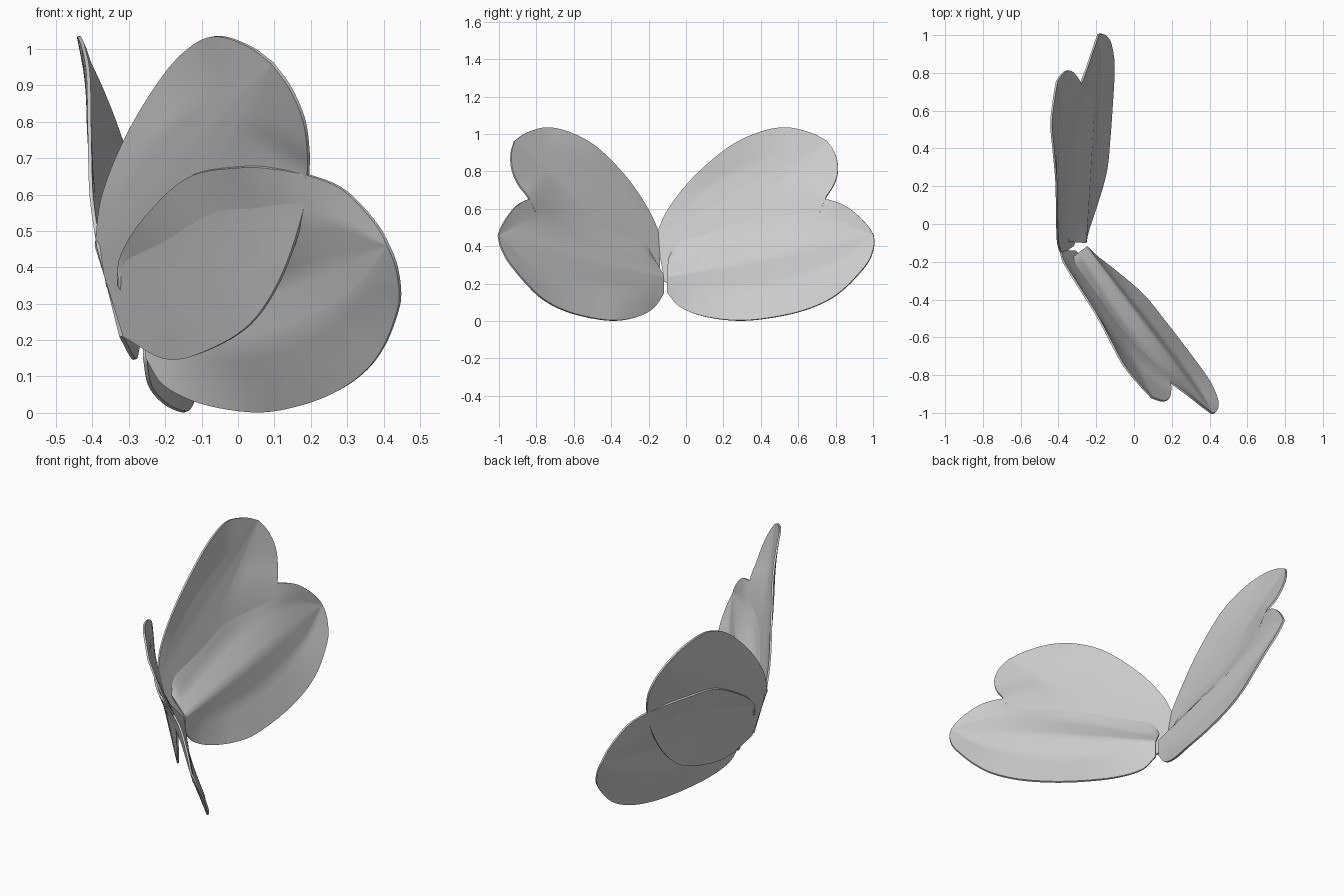
import bpy, bmesh, math
from mathutils import Vector, Matrix

cube = bpy.data.objects.get("Cube")
if cube:
    bpy.data.objects.remove(cube, do_unlink=True)

grey = bpy.data.materials.new("wing grey")
grey.use_nodes = True
colour = (0.6, 0.6, 0.6, 1)
grey.diffuse_color = colour
grey.node_tree.nodes["Principled BSDF"].inputs["Base Color"].default_value = colour

# Wing frame: u runs from root to tip, z is up, d is the outward offset
ROOT, ALONG, OUT = Vector((-.25, -.12, 0)), Vector((.6, -.8, 0)), Vector((-.8, -.6, 0))
# Upright mirror plane through the hinge between the wing pairs
HINGE = Vector((-.32, -.13, 0))
ANGLE = math.radians(16.7)
SIDE = Vector((-math.sin(ANGLE), math.cos(ANGLE), 0))
MIRROR = (Matrix.Translation(HINGE) @ Matrix.Scale(-1, 4, SIDE)
          @ Matrix.Translation(-HINGE))
STEPS, ROWS = 56, 5


def place(u, z, d):
    return ROOT + ALONG * u + OUT * d + Vector((0, 0, z))


def smooth_path(points):
    """Even samples along a smooth curve through the points."""
    p = [place(*q) for q in points]
    p = [2 * p[0] - p[1]] + p + [2 * p[-1] - p[-2]]
    fine = []
    for a, b, c, e in zip(p, p[1:], p[2:], p[3:]):
        for i in range(24):
            t = i / 24
            fine.append(.5 * (2*b + (c-a)*t + (2*a-5*b+4*c-e)*t*t + (3*b-a-3*c+e)*t**3))
    fine.append(p[-2])
    length = [0]
    for a, b in zip(fine, fine[1:]):
        length.append(length[-1] + (b - a).length)
    out, k = [], 0
    for i in range(STEPS + 1):
        s = length[-1] * i / STEPS
        while k < len(fine) - 2 and length[k + 1] < s:
            k += 1
        t = (s - length[k]) / (length[k + 1] - length[k])
        out.append(fine[k].lerp(fine[k + 1], t))
    return out


def wing(name, chains, mirrored):
    """Pleated sheet between edge and vein curves that all meet at the tip."""
    paths = [smooth_path(c) for c in chains]
    rows = []
    for a, b in zip(paths, paths[1:]):
        rows += [[p.lerp(q, j / ROWS) for p, q in zip(a, b)] for j in range(ROWS)]
    rows.append(paths[-1])
    bm = bmesh.new()
    grid = [[bm.verts.new(p) for p in row] for row in rows]
    for r, s in zip(grid, grid[1:]):
        for i in range(STEPS):
            bm.faces.new((r[i], r[i + 1], s[i + 1], s[i]))
    bmesh.ops.remove_doubles(bm, verts=bm.verts, dist=.0005)
    bmesh.ops.recalc_face_normals(bm, faces=bm.faces)
    if mirrored:
        bmesh.ops.transform(bm, matrix=MIRROR, verts=bm.verts)
        bmesh.ops.reverse_faces(bm, faces=bm.faces)
    mesh = bpy.data.meshes.new(name)
    bm.to_mesh(mesh)
    bm.free()
    mesh.materials.append(grey)
    obj = bpy.data.objects.new(name, mesh)
    bpy.context.collection.objects.link(obj)
    solid = obj.modifiers.new("thickness", "SOLIDIFY")
    solid.thickness, solid.offset = .01, 0
    bpy.ops.object.select_all(action="DESELECT")
    obj.select_set(True)
    bpy.context.view_layer.objects.active = obj
    bpy.ops.object.modifier_apply(modifier=solid.name)
    bpy.ops.object.shade_smooth_by_angle(angle=math.radians(40))


# Upper wing: leading edge, front pleat, two veins, trailing edge
upper_tip = (.845, .962, .204)
upper = [
    [(-.068, .46, .124), (-.004, .6, .147), (.13, .77, .16), (.316, .93, .175),
     (.48, 1.01, .2), (.62, 1.035, .22), (.754, 1.007, .214), upper_tip],
    [(-.068, .46, .124), (.3, .77, .172), upper_tip],
    [(-.068, .46, .124), (.39, .707, .16), upper_tip],
    [(-.018, .21, .064), (.41, .58, .128), upper_tip],
    [(-.018, .21, .064), (.137, .15, .04), (.303, .165, .04), (.527, .24, .045),
     (.68, .37, .05), (.797, .55, .06), (.845, .66, .08), (.887, .73, .112),
     (.906, .81, .142), (.889, .894, .175), upper_tip],
]

# Lower wing: upper edge, inner pleat, vein, belly, bottom edge
lower_tip = (1.105, .46, 0)
lower = [
    [(.005, .35, .105), (.037, .43, .118), (.18, .535, .145), (.4, .648, .157),
     (.62, .675, .145), (.74, .671, .115), (.847, .652, .075), (.943, .62, .045),
     (1.017, .567, .025), (1.077, .505, .008), lower_tip],
    [(0, .3, .055), (.45, .465, .088), (.85, .53, .045), lower_tip],
    [(0, .24, 0), (.55, .35, 0), lower_tip],
    [(0, .19, 0), (.5, .19, -.022), (.9, .31, -.022), lower_tip],
    [(0, .15, 0), (.07, .075, -.01), (.2, .025, -.045), (.383, .003, -.085),
     (.56, .018, -.093), (.733, .056, -.095), (.872, .114, -.095), (.97, .188, -.09),
     (1.057, .284, -.07), (1.092, .34, -.05), (1.11, .41, -.022), lower_tip],
]

for side, mirrored in (("right", False), ("left", True)):
    wing(side + "_upper_wing", upper, mirrored)
    wing(side + "_lower_wing", lower, mirrored)
